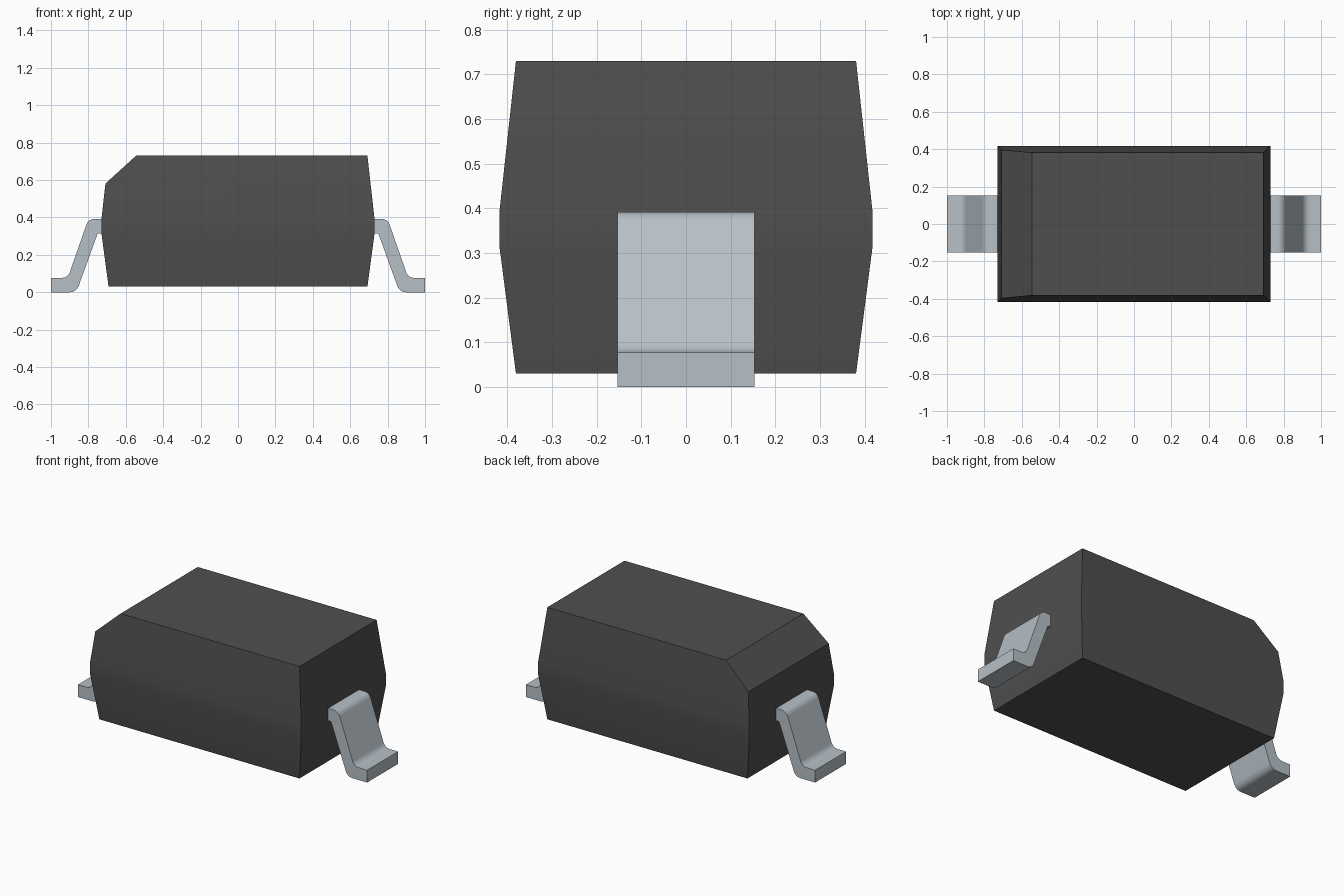
import bpy, bmesh, math
from mathutils import Vector

cube = bpy.data.objects.get("Cube")
if cube:
    bpy.data.objects.remove(cube, do_unlink=True)


def make_material(name, rgb):
    mat = bpy.data.materials.new(name)
    mat.use_nodes = True
    mat.diffuse_color = (*rgb, 1)
    mat.node_tree.nodes["Principled BSDF"].inputs["Base Color"].default_value = (*rgb, 1)
    return mat


def finish(name, bm, mat):
    bmesh.ops.recalc_face_normals(bm, faces=bm.faces)
    mesh = bpy.data.meshes.new(name)
    bm.to_mesh(mesh)
    bm.free()
    mesh.materials.append(mat)
    obj = bpy.data.objects.new(name, mesh)
    bpy.context.collection.objects.link(obj)
    bpy.ops.object.select_all(action='DESELECT')
    obj.select_set(True)
    bpy.context.view_layer.objects.active = obj
    bpy.ops.object.shade_smooth_by_angle(angle=math.radians(30))
    return obj


def fillet(points, steps=6):
    """Round the corners of an (x, z, radius) outline with true arcs."""
    out = []
    for i, (x, z, r) in enumerate(points):
        p = Vector((x, z))
        if r == 0:
            out.append(p)
            continue
        a = (Vector(points[i - 1][:2]) - p).normalized()
        b = (Vector(points[(i + 1) % len(points)][:2]) - p).normalized()
        half = a.angle(b) / 2
        centre = p + (a + b).normalized() * (r / math.sin(half))
        start = p + a * (r / math.tan(half)) - centre
        end = p + b * (r / math.tan(half)) - centre
        sweep = math.pi - 2 * half
        for k in range(steps + 1):
            t = k / steps
            out.append(centre + (start * math.sin((1 - t) * sweep)
                                 + end * math.sin(t * sweep)) / math.sin(sweep))
    return out


black = make_material("dark grey plastic", (0.078, 0.078, 0.078))
metal = make_material("light grey metal", (0.47, 0.53, 0.57))

# Body: stacked rectangles bulging at the middle
bm = bmesh.new()
rings = []
for z, hx, hy in [(0.03, 0.692, 0.381), (0.315, 0.73, 0.418),
                  (0.392, 0.73, 0.418), (0.73, 0.692, 0.381)]:
    rings.append([bm.verts.new((sx * hx, sy * hy, z))
                  for sx, sy in [(-1, -1), (1, -1), (1, 1), (-1, 1)]])
for low, high in zip(rings, rings[1:]):
    for i in range(4):
        j = (i + 1) % 4
        bm.faces.new((low[i], low[j], high[j], high[i]))
bm.faces.new(rings[0][::-1])
bm.faces.new(rings[-1])

# Chamfer along the top right edge
bmesh.ops.bisect_plane(bm, geom=bm.verts[:] + bm.edges[:] + bm.faces[:],
                       plane_co=(-0.545, 0, 0.73), plane_no=(-0.15, 0, 0.165),
                       clear_outer=True)
bmesh.ops.holes_fill(bm, edges=[e for e in bm.edges if e.is_boundary], sides=0)
finish("body", bm, black)

# Bent leads: rounded side profile extruded across the width
profile = fillet([(0.70, 0.392, 0), (0.800, 0.392, 0.045), (0.910, 0.077, 0.045),
                  (1.0, 0.077, 0), (1.0, 0, 0), (0.864, 0, 0.05),
                  (0.750, 0.315, 0.012), (0.70, 0.315, 0)])
for side, name in [(1, "left_lead"), (-1, "right_lead")]:
    bm = bmesh.new()
    face = bm.faces.new([bm.verts.new((side * p.x, -0.153, p.y)) for p in profile])
    ext = bmesh.ops.extrude_face_region(bm, geom=[face], use_keep_orig=True)
    bmesh.ops.translate(bm, vec=(0, 0.306, 0),
                        verts=[g for g in ext["geom"] if isinstance(g, bmesh.types.BMVert)])
    finish(name, bm, metal)
